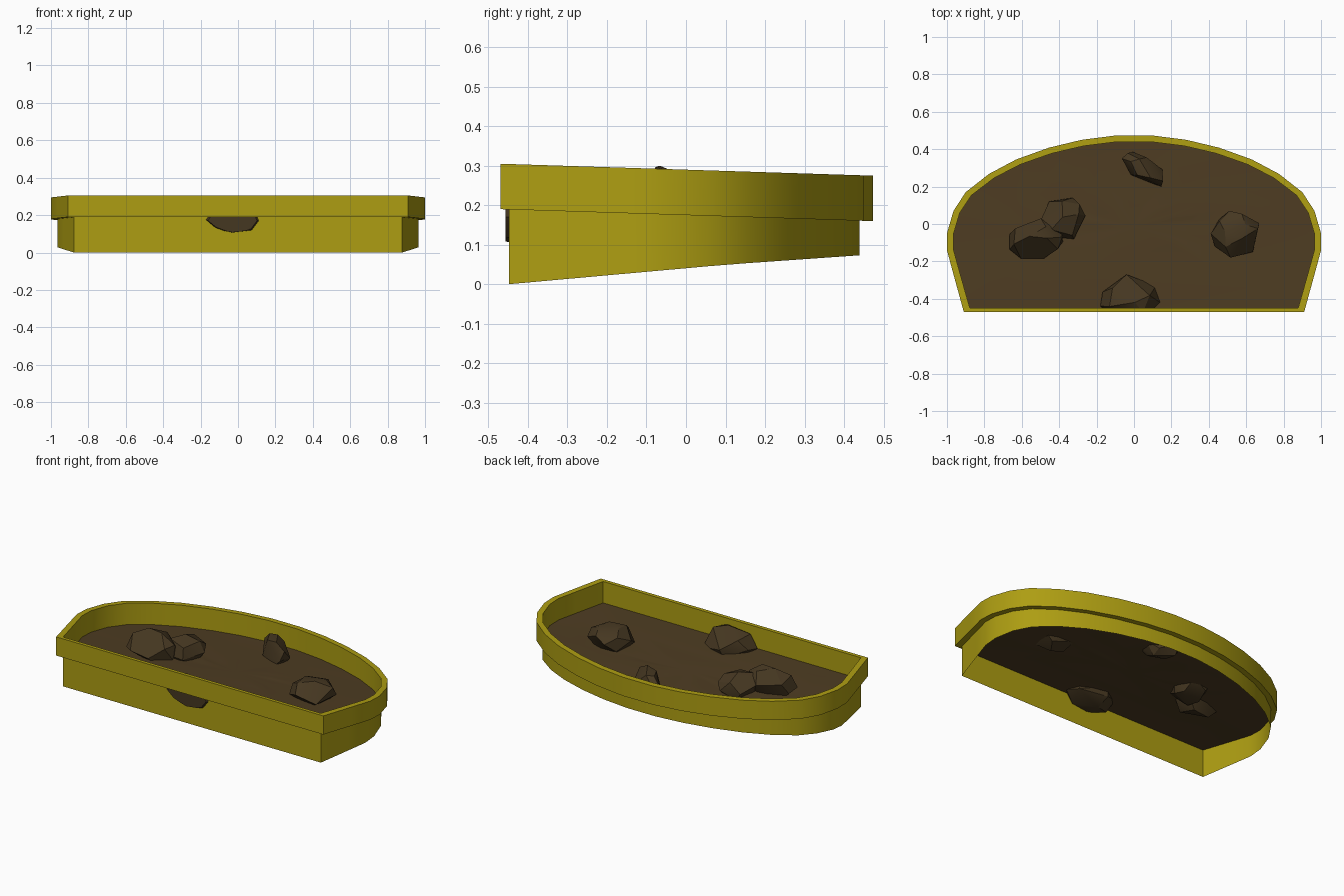
import bpy, bmesh, math, random
from mathutils import Vector, Matrix

if "Cube" in bpy.data.objects:
    bpy.data.objects.remove(bpy.data.objects["Cube"])

random.seed(7)


def material(name, rgb):
    m = bpy.data.materials.new(name)
    m.diffuse_color = (*rgb, 1)
    m.use_nodes = True
    m.node_tree.nodes["Principled BSDF"].inputs["Base Color"].default_value = m.diffuse_color
    return m


OLIVE = material("olive_paint", (0.42, 0.34, 0.006))
SOIL = material("soil_brown", (0.075, 0.045, 0.016))
STONE = material("stone_brown", (0.06, 0.038, 0.015))


def finish(name, bm, mat, angle):
    me = bpy.data.meshes.new(name)
    bmesh.ops.recalc_face_normals(bm, faces=bm.faces)
    bm.to_mesh(me)
    bm.free()
    me.materials.append(mat)
    ob = bpy.data.objects.new(name, me)
    bpy.context.collection.objects.link(ob)
    bpy.ops.object.select_all(action='DESELECT')
    ob.select_set(True)
    bpy.context.view_layer.objects.active = ob
    bpy.ops.object.shade_smooth_by_angle(angle=math.radians(angle))
    return ob


# D-shaped outline: right half from the front corner to the back, then mirrored
half = [(0.91, -0.47), (0.965, -0.27), (1.0, -0.14), (1.0, -0.05), (0.965, 0.07), (0.90, 0.17),
        (0.775, 0.268), (0.63, 0.345), (0.455, 0.408), (0.28, 0.45), (0.10, 0.473)]
outer = half + [(-x, y) for x, y in reversed(half)]
inner = [(x * 0.965, y * 0.94 - 0.006) for x, y in outer]


def sloped(base):
    return lambda y: base - 0.032 * y


def base_z(y):
    # wall foot rises towards the back
    return max(0.0, 0.0405 + 0.09 * y if y < 0.1 else 0.0495 + 0.07 * (y - 0.1))


def shell(name, levels, closed):
    """Strip of loops; each level is (outline, height function)."""
    bm = bmesh.new()
    loops = [[bm.verts.new((x, y, h(y))) for x, y in line] for line, h in levels]
    pairs = list(zip(loops, loops[1:])) + ([(loops[-1], loops[0])] if closed else [])
    n = len(outer)
    for a, b in pairs:
        for i in range(n):
            j = (i + 1) % n
            bm.faces.new((a[i], a[j], b[j], b[i]))
    return finish(name, bm, OLIVE, 35)


# Overhanging rim and the thin wall below it
shell("planter_rim", [(inner, sloped(0.175)), (outer, sloped(0.175)),
                      (outer, sloped(0.29)), (inner, sloped(0.29))], True)
shell("planter_wall", [(inner, base_z), (inner, sloped(0.175))], False)

# Soil sheet made of shrinking rings with slight bumps
bm = bmesh.new()
rings = []
for s in (1.0, 0.75, 0.5, 0.25):
    bump = 0.004 if s < 1 else 0.0
    rings.append([bm.verts.new((x * s, y * s - 0.02 * (1 - s),
                                0.158 - 0.032 * y * s + random.uniform(-bump, bump)))
                  for x, y in inner])
for a, b in zip(rings, rings[1:]):
    for i in range(len(a)):
        j = (i + 1) % len(a)
        bm.faces.new((a[i], a[j], b[j], b[i]))
centre = bm.verts.new((0, -0.015, 0.158))
for i in range(len(rings[-1])):
    bm.faces.new((rings[-1][i], rings[-1][(i + 1) % len(rings[-1])], centre))
finish("soil", bm, SOIL, 40)


def rock(name, lo, hi, turn, stretch, cut_y=None):
    """Faceted boulder: hull of scattered sphere points, fitted to its bounds."""
    pts = []
    while len(pts) < 17:
        p = Vector([random.gauss(0, 1) for _ in range(3)]).normalized()
        if all((p - q).length > 0.55 for q in pts):
            pts.append(p)
    rot = Matrix.Rotation(math.radians(turn), 3, 'Z')
    pts = [rot @ Vector((p.x * stretch, p.y, p.z)) for p in pts]
    low = [min(p[k] for p in pts) for k in range(3)]
    high = [max(p[k] for p in pts) for k in range(3)]
    bm = bmesh.new()
    for p in pts:
        bm.verts.new([lo[k] + (p[k] - low[k]) / (high[k] - low[k]) * (hi[k] - lo[k])
                      for k in range(3)])
    bmesh.ops.convex_hull(bm, input=bm.verts)
    if cut_y is not None:
        r = bmesh.ops.bisect_plane(bm, geom=bm.verts[:] + bm.edges[:] + bm.faces[:],
                                   plane_co=(0, cut_y, 0), plane_no=(0, -1, 0), clear_outer=True)
        bmesh.ops.holes_fill(bm, edges=[e for e in bm.edges if e.is_boundary])
    bmesh.ops.dissolve_limit(bm, angle_limit=math.radians(14), verts=bm.verts, edges=bm.edges)
    finish(name, bm, STONE, 28)


# Boulders half buried in the soil
rock("rock_left", (-0.665, -0.185, 0.10), (-0.38, 0.03, 0.30), 20, 1.2)
rock("rock_left_inner", (-0.50, -0.08, 0.11), (-0.26, 0.14, 0.27), 40, 1.1)
rock("rock_right", (0.41, -0.18, 0.12), (0.67, 0.07, 0.28), 0, 1.0)
rock("rock_back", (-0.065, 0.20, 0.10), (0.155, 0.385, 0.265), -42, 1.9)
rock("rock_front", (-0.18, -0.52, 0.10), (0.14, -0.27, 0.28), 25, 1.2, cut_y=-0.457)
